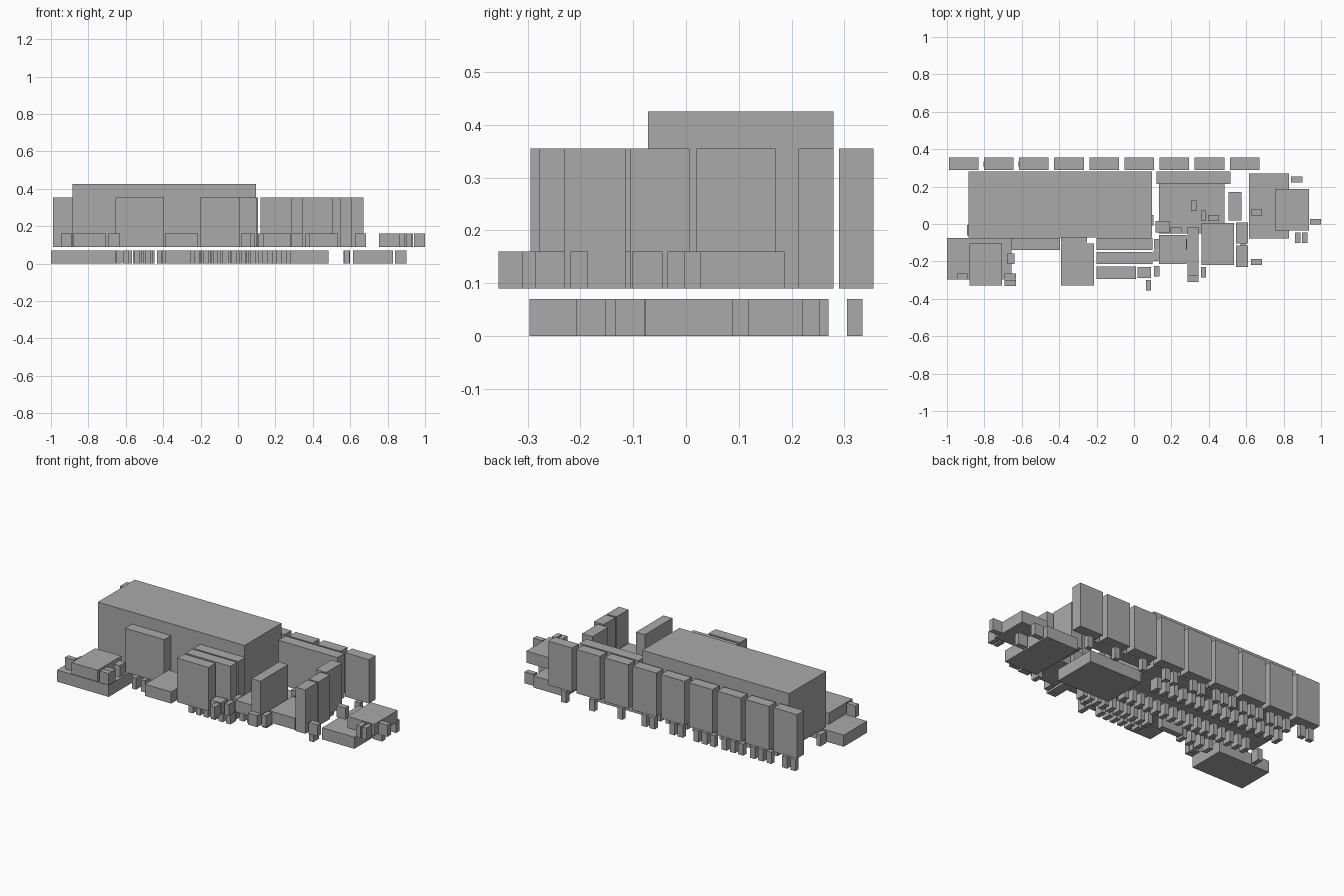
import bpy

cube = bpy.data.objects.get("Cube")
if cube:
    bpy.data.objects.remove(cube, do_unlink=True)

grey = bpy.data.materials.new("plain grey")
grey.use_nodes = True
colour = (0.4, 0.4, 0.4, 1)
grey.diffuse_color = colour
grey.node_tree.nodes["Principled BSDF"].inputs["Base Color"].default_value = colour

# Height bands: parts hang below or stand above an open gap
UNDER = (0, .07)
FLAT = (.09, .16)
TALL = (.09, .355)
MAIN = (.09, .425)


def block(name, left, right, front, back, band):
    """Sharp-edged box between the given limits."""
    low, high = band
    bpy.ops.mesh.primitive_cube_add(
        size=1, location=((left + right) / 2, (front + back) / 2, (low + high) / 2))
    part = bpy.context.object
    part.name = name
    part.scale = (right - left, back - front, high - low)
    bpy.ops.object.transform_apply(location=False, rotation=False, scale=True)
    part.data.materials.append(grey)
    return part


def small_part(name, x, y, lengthwise=True, band=FLAT):
    """Small two-ended component, lying along x or along y."""
    half_x, half_y = (.03, .016) if lengthwise else (.014, .028)
    block(name, x - half_x, x + half_x, y - half_y, y + half_y, band)


def pin_row(name, start, end, y, pitch, lengthwise=False):
    """Evenly spaced small components on the underside."""
    count = round((end - start) / pitch)
    for i in range(count + 1):
        small_part(f"{name}_{i}", start + i * pitch, y, lengthwise, UNDER)


# Main block
block("main_block", -.885, .095, -.072, .28, MAIN)

# Back row of upright blocks, with small components below them
for i, pins in enumerate((2, 3, 3, 3, 2, 2, 1, 1, 1)):
    left = -.99 + i * .211 * .89
    block(f"back_upright_{i}", left, left + .158, .29, .355, TALL)
    for k in range(pins):
        x = left + .07 + (k - (pins - 1) / 2) * .055
        block(f"back_pin_{i}_{k}", x - .017, x + .017, .305, .335, UNDER)

# Large plates on the underside
block("right_under_plate", -1, -.655, -.297, -.075, UNDER)
block("middle_under_plate", .135, .485, -.05, .22, UNDER)
block("left_under_plate", .615, .83, -.077, .27, UNDER)

# Flat chips on the upper layer
block("right_flat_chip", -.88, -.705, -.33, -.105, FLAT)
block("centre_flat_chip", -.39, -.215, -.33, -.105, FLAT)
block("small_flat_chip", .135, .28, -.215, -.06, FLAT)
block("wide_flat_chip", .36, .535, -.22, .005, FLAT)
block("left_flat_chip", .755, .935, -.035, .187, FLAT)

# Upright blocks in front of the main block
block("single_front_upright", -.655, -.395, -.14, -.075, TALL)
block("front_upright_inner", -.2, .1, -.14, -.075, TALL)
block("front_upright_middle", -.2, .1, -.215, -.15, TALL)
block("front_upright_outer", -.2, .01, -.295, -.228, TALL)

# Upright blocks on the left half
block("long_upright", .12, .515, .213, .28, TALL)
block("deep_upright", .285, .345, -.278, -.015, TALL)
block("side_upright_back", .505, .575, .02, .17, TALL)
block("side_upright_centre", .545, .61, -.105, .007, TALL)
block("side_upright_front", .545, .61, -.23, -.115, TALL)

# Small parts around the right chip
small_part("right_outer_part", -.917, -.28)
small_part("right_inner_part", -.662, -.28)
small_part("right_front_part", -.662, -.315)
block("right_side_part", -.68, -.64, -.213, -.157, FLAT)

# Small parts beside the front uprights
block("front_corner_part", .02, .09, -.29, -.23, FLAT)
small_part("front_end_part", .078, -.327, lengthwise=False)
small_part("front_side_part", .122, -.253, lengthwise=False)
small_part("front_middle_part", .118, -.17, lengthwise=False)
block("centre_side_part", .115, .19, -.045, .015, FLAT)
small_part("centre_edge_part", .225, -.036)

# Small parts around the middle plate
small_part("middle_back_part", .32, .097, lengthwise=False)
small_part("middle_front_part", .372, .043, lengthwise=False)
small_part("middle_side_part", .425, .032)
small_part("chip_front_part", .372, -.257, lengthwise=False)
small_part("upright_front_part", .315, -.295)

# Small parts around the left plate
small_part("left_plate_part", .655, .062)
small_part("left_front_part", .655, -.203)
small_part("left_end_part", .97, .012)
small_part("left_corner_inner", .875, -.073, lengthwise=False)
small_part("left_corner_outer", .913, -.073, lengthwise=False)
for side_name, y in (("back", .237), ("centre", .103)):
    small_part(f"left_under_part_{side_name}", .87, y, band=UNDER)

# Underside components
small_part("right_under_part", -.88, -.033, lengthwise=False, band=UNDER)
small_part("middle_under_edge", .25, -.025, band=UNDER)
small_part("left_under_edge", .583, -.107, lengthwise=False, band=UNDER)
block("front_under_block", -.39, -.25, -.1, -.065, UNDER)
pin_row("back_under_row", -.82, .04, .205, .06)
pin_row("centre_under_row", -.75, .09, .02, .056)
pin_row("front_under_row", -.6, -.42, -.107, .06)
pin_row("upright_under_inner", -.18, .27, -.107, .05)
pin_row("upright_under_outer", -.17, .08, -.18, .05)
